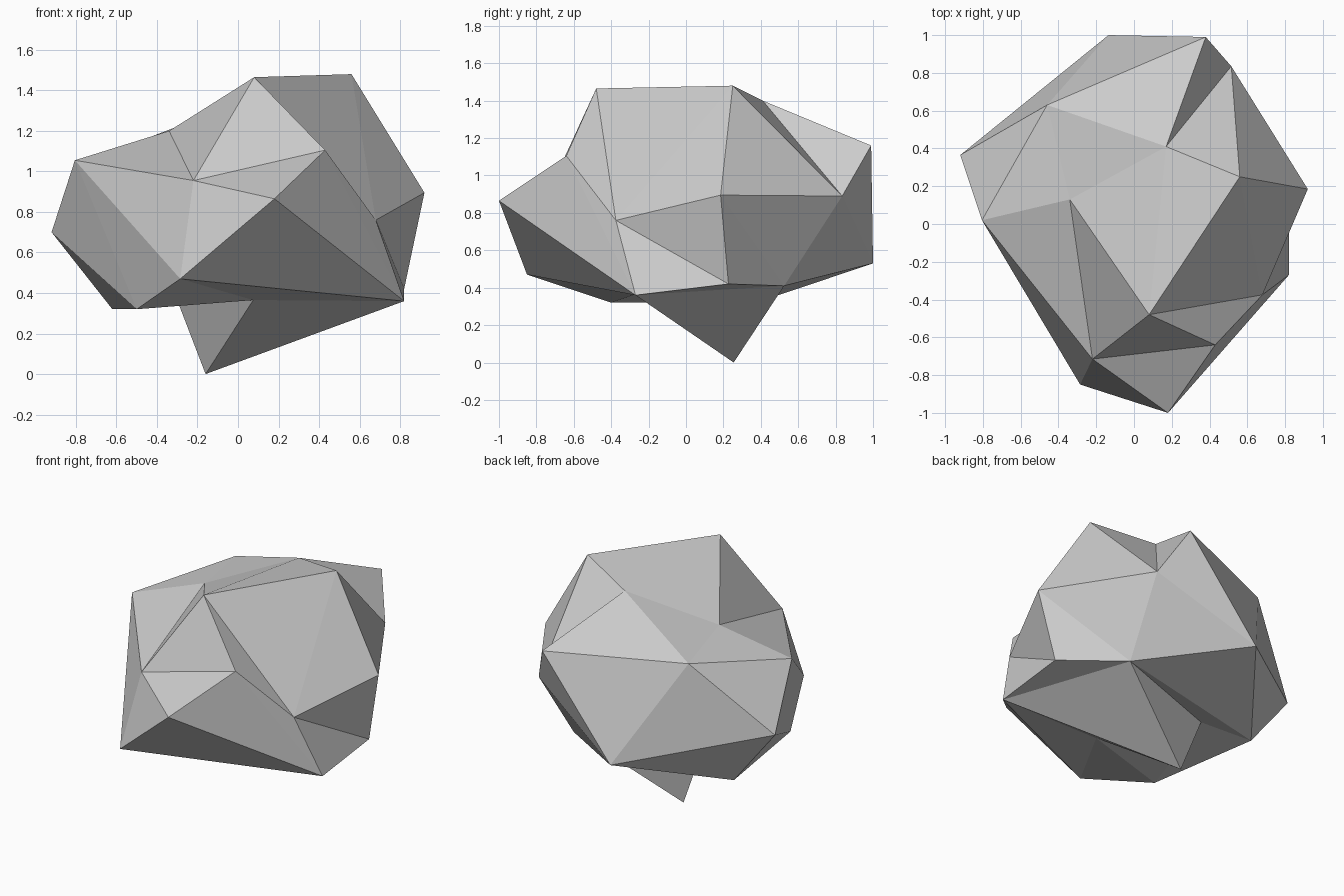
import bpy, bmesh

if "Cube" in bpy.data.objects:
    bpy.data.objects.remove(bpy.data.objects["Cube"])

# Corner points of the boulder
points = {
    # crown
    'A': (0.08, -0.48, 1.465), 'B': (0.56, 0.25, 1.48), 'V': (0.17, 0.41, 1.40),
    'T': (-0.34, 0.13, 1.20), 'Q': (-0.46, 0.63, 1.16), 'O': (0.38, 0.99, 1.16),
    'C': (0.43, -0.64, 1.105), 'S': (-0.805, 0.02, 1.055),
    # waist
    'U': (-0.22, -0.715, 0.955), 'J': (0.92, 0.185, 0.895), 'N': (0.515, 0.835, 0.89),
    'D': (0.18, -1.0, 0.865), 'I': (0.68, -0.375, 0.76), 'R': (-0.92, 0.365, 0.70),
    'P': (-0.135, 1.0, 0.53),
    # underside
    'E': (-0.285, -0.85, 0.47), 'K': (0.82, 0.227, 0.42), 'M': (0.47, 0.525, 0.41),
    'H': (0.82, -0.27, 0.36), 'G': (-0.50, -0.40, 0.32), 'W': (-0.62, 0.375, 0.32),
    'Y': (0.075, -0.27, 0.365), 'Z': (-0.305, 0.275, 0.377), 'L': (-0.16, 0.255, 0.0),
}

bm = bmesh.new()
corner = {name: bm.verts.new(co) for name, co in points.items()}


def fan(centre, rim, closed=True):
    """Flat triangles radiating from one corner to the rim around it."""
    ring = rim + rim[0] if closed else rim
    for a, b in zip(ring, ring[1:]):
        bm.faces.new((corner[centre], corner[a], corner[b]))


# Crown, back, front and right side
fan('V', 'ONBATQ')
fan('P', 'QRWMNO')
fan('U', 'ACDEST')
fan('J', 'NMKIB')
fan('I', 'CAB', closed=False)
# Left side
fan('S', 'TQRGE', closed=False)
fan('G', 'RW', closed=False)
# Underside and foot
fan('H', 'KMLYEDCI')
fan('Z', 'MLYGW')
fan('G', 'EY', closed=False)

bmesh.ops.recalc_face_normals(bm, faces=bm.faces[:])
mesh = bpy.data.meshes.new("boulder")
bm.to_mesh(mesh)
bm.free()
boulder = bpy.data.objects.new("boulder", mesh)
bpy.context.collection.objects.link(boulder)
